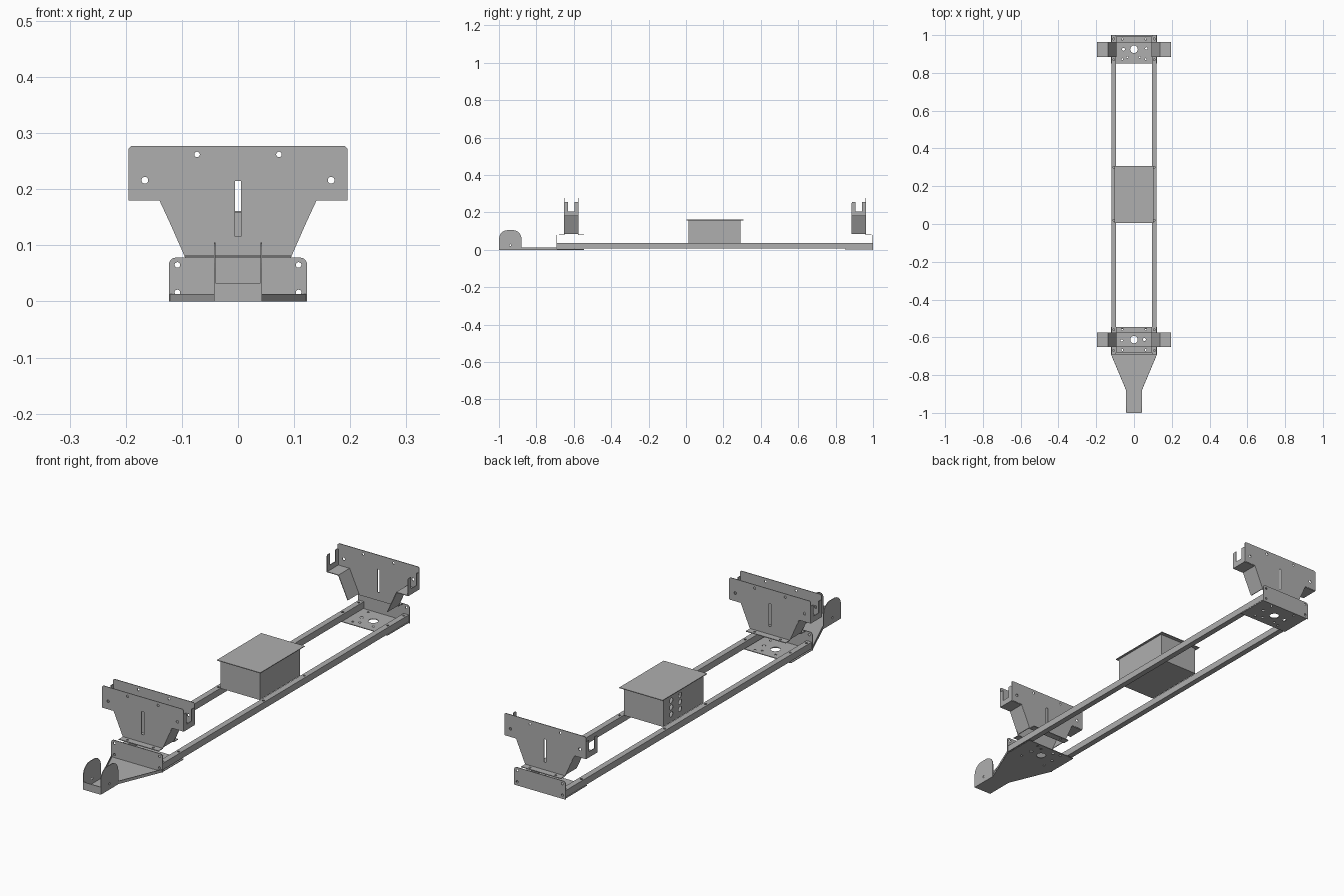
import bpy
from math import sin, cos, pi
from mathutils import Matrix

cube = bpy.data.objects.get("Cube")
if cube:
    bpy.data.objects.remove(cube, do_unlink=True)

steel = bpy.data.materials.new("sheet steel grey")
GREY = (0.43, 0.43, 0.43, 1)
steel.use_nodes = True
steel.diffuse_color = GREY
for node in steel.node_tree.nodes:
    if node.type == 'BSDF_PRINCIPLED':
        node.inputs["Base Color"].default_value = GREY

T = 0.003  # sheet thickness
PLANES = {  # outline axes u, v and the sheet normal, as matrix rows
    'XY': Matrix.Identity(4),
    'XZ': Matrix(((1, 0, 0, 0), (0, 0, -1, 0), (0, 1, 0, 0), (0, 0, 0, 1))),
    'YZ': Matrix(((0, 0, 1, 0), (1, 0, 0, 0), (0, 1, 0, 0), (0, 0, 0, 1))),
}
AXIS = {'XY': (0, 0, 1), 'XZ': (0, 1, 0), 'YZ': (1, 0, 0)}


def arc(u, v, r, start=0, end=2 * pi, n=8):
    return [(u + r * cos(start + (end - start) * i / n),
             v + r * sin(start + (end - start) * i / n)) for i in range(n + 1)]


def hole(u, v, r):
    return arc(u, v, r, n=16)[:-1]


def rect(u0, v0, u1, v1):
    return [(u0, v0), (u1, v0), (u1, v1), (u0, v1)]


def round_top(u0, v0, u1, v1, r):
    return ([(u0, v0), (u1, v0)] + arc(u1 - r, v1 - r, r, 0, pi / 2)
            + arc(u0 + r, v1 - r, r, pi / 2, pi))


def mirror(points):
    return [(-u, v) for u, v in reversed(points)]


def sheet(name, plane, at, outline, holes=(), thick=T):
    """Cut a flat sheet with holes; `at` is its place along the normal axis."""
    curve = bpy.data.curves.new(name, 'CURVE')
    curve.dimensions = '2D'
    curve.fill_mode = 'BOTH'
    curve.extrude = thick / 2
    for loop in [outline, *holes]:
        spline = curve.splines.new('POLY')
        spline.points.add(len(loop) - 1)
        for point, (u, v) in zip(spline.points, loop):
            point.co = (u, v, 0, 1)
        spline.use_cyclic_u = True
    temp = bpy.data.objects.new(name + " outline", curve)
    bpy.context.collection.objects.link(temp)
    graph = bpy.context.evaluated_depsgraph_get()
    mesh = bpy.data.meshes.new_from_object(temp.evaluated_get(graph))
    bpy.data.objects.remove(temp, do_unlink=True)
    move = Matrix.Translation([a * at for a in AXIS[plane]])
    mesh.transform(move @ PLANES[plane])
    mesh.shade_flat()
    mesh.materials.clear()
    mesh.materials.append(steel)
    obj = bpy.data.objects.new(name, mesh)
    bpy.context.collection.objects.link(obj)
    return obj


FRONT, BACK = -0.69, 1.0
SIDES = (("left", 1), ("right", -1))

# Two square tube rails with bolt holes in the top
for side, s in SIDES:
    inner, outer = sorted((s * 0.095, s * 0.12))
    bolts = [hole(s * 0.108, y, 0.005) for y in (-0.67, -0.56, 0.02, 0.3, 0.87, 0.98)]
    sheet(side + "_rail_top", 'XY', 0.035, rect(inner, FRONT, outer, BACK), bolts)
    sheet(side + "_rail_bottom", 'XY', 0.0095, rect(inner, FRONT, outer, BACK))
    for part, x in (("inner", 0.0965), ("outer", 0.1185)):
        sheet(side + "_rail_" + part, 'YZ', s * x, rect(FRONT, 0.008, BACK, 0.0365))


def floor_holes(yc, s):
    spots = [(0, 0, 0.02), (-0.055, 0, 0.008), (0.065, 0.005, 0.006),
             (-0.035, -0.042, 0.005), (0.03, -0.042, 0.005),
             (-0.062, -0.052, 0.005), (0.062, -0.052, 0.005),
             (-0.062, 0.055, 0.005), (0.062, 0.055, 0.005)]
    return [hole(s * u, yc + s * v, r) for u, v, r in spots]


# Floor plates, the front one running out into the tapered tongue
sheet("back_floor", 'XY', 0.0045, rect(-0.121, 0.85, 0.121, BACK), floor_holes(0.925, 1))
half = [(0.042, -0.999), (0.042, -0.88), (0.121, FRONT), (0.121, -0.545)]
sheet("front_floor_and_tongue", 'XY', T / 2, half + mirror(half), floor_holes(-0.612, -1))

# Tongue edge lips, ears and front lip
for side, s in SIDES:
    lip = [(0.042, -0.88), (0.122, FRONT), (0.119, FRONT), (0.039, -0.88)]
    sheet(side + "_tongue_lip", 'XY', 0.007, lip if s > 0 else mirror(lip), thick=0.012)
    sheet(side + "_tongue_ear", 'YZ', s * 0.0415,
          round_top(-0.999, 0, -0.88, 0.105, 0.045), [hole(-0.94, 0.025, 0.005)])
sheet("tongue_front_lip", 'XZ', -0.9985, rect(-0.041, 0, 0.041, 0.033))

# Upright end plates
end_bolts = [hole(s * 0.108, z, 0.005) for s in (1, -1) for z in (0.016, 0.065)]
for name, y in (("front", FRONT), ("back", BACK - T / 2)):
    sheet(name + "_end_plate", 'XZ', y, round_top(-0.123, 0, 0.123, 0.078, 0.012), end_bolts)

# Bracket plates: wide head, tapered waist, slot and bolt holes
half = [(0.095, 0.08), (0.14, 0.182), (0.195, 0.182), (0.195, 0.272), (0.19, 0.277)]
bracket = half + mirror(half)
cuts = [rect(-0.005, 0.116, 0.005, 0.215)]
for s in (1, -1):
    cuts += [hole(s * 0.073, 0.262, 0.005), hole(s * 0.166, 0.216, 0.006)]


def bracket_plate(name, y, out):
    """One plate with its foot flange pointing along `out`."""
    sheet(name + "_plate", 'XZ', y, bracket, cuts)
    y0, y1 = sorted((y, y + out * 0.03))
    sheet(name + "_foot", 'XY', 0.0805, rect(-0.095, y0, 0.095, y1),
          [hole(s * 0.062, y + out * 0.017, 0.005) for s in (1, -1)])


def bracket_wings(name, y0, y1):
    """Folded shelf and notched hook on both sides."""
    fold = [(0.096, 0.085), (0.14, 0.18), (0.195, 0.18),
            (0.195, 0.183), (0.138, 0.183), (0.093, 0.085)]
    hook = [(y0, 0.18), (y1, 0.18), (y1, 0.25), (y1 - 0.004, 0.255), (y1 - 0.02, 0.255),
            (y1 - 0.02, 0.205), (y0 + 0.02, 0.205), (y0 + 0.02, 0.255),
            (y0 + 0.004, 0.255), (y0, 0.25)]
    for side, s in SIDES:
        sheet(name + "_" + side + "_shelf", 'XZ', (y0 + y1) / 2,
              fold if s > 0 else mirror(fold), thick=y1 - y0)
        sheet(name + "_" + side + "_hook", 'YZ', s * 0.1935, hook)


bracket_plate("front_bracket_front", -0.65, -1)
bracket_plate("front_bracket_rear", -0.575, 1)
bracket_wings("front_bracket", -0.65, -0.575)
bracket_plate("back_bracket", 0.962, 1)
bracket_wings("back_bracket", 0.885, 0.962)

# Control box with vent holes in its right wall, and an overhanging lid
Y0, Y1, Z0, Z1, W = 0.015, 0.29, 0.037, 0.158, 0.093
vents = [hole(y, z, 0.011) for y in (0.175, 0.235) for z in (0.07, 0.1, 0.13)]
sheet("box_left_wall", 'YZ', W, rect(Y0, Z0, Y1, Z1))
sheet("box_right_wall", 'YZ', -W, rect(Y0, Z0, Y1, Z1), vents)
sheet("box_front_wall", 'XZ', Y0, rect(-W, Z0, W, Z1))
sheet("box_back_wall", 'XZ', Y1, rect(-W, Z0, W, Z1))
sheet("box_bottom", 'XY', Z0 + T / 2, rect(-W, Y0, W, Y1))
sheet("box_lid", 'XY', Z1 + T / 2, rect(-0.104, 0.004, 0.104, 0.308))
